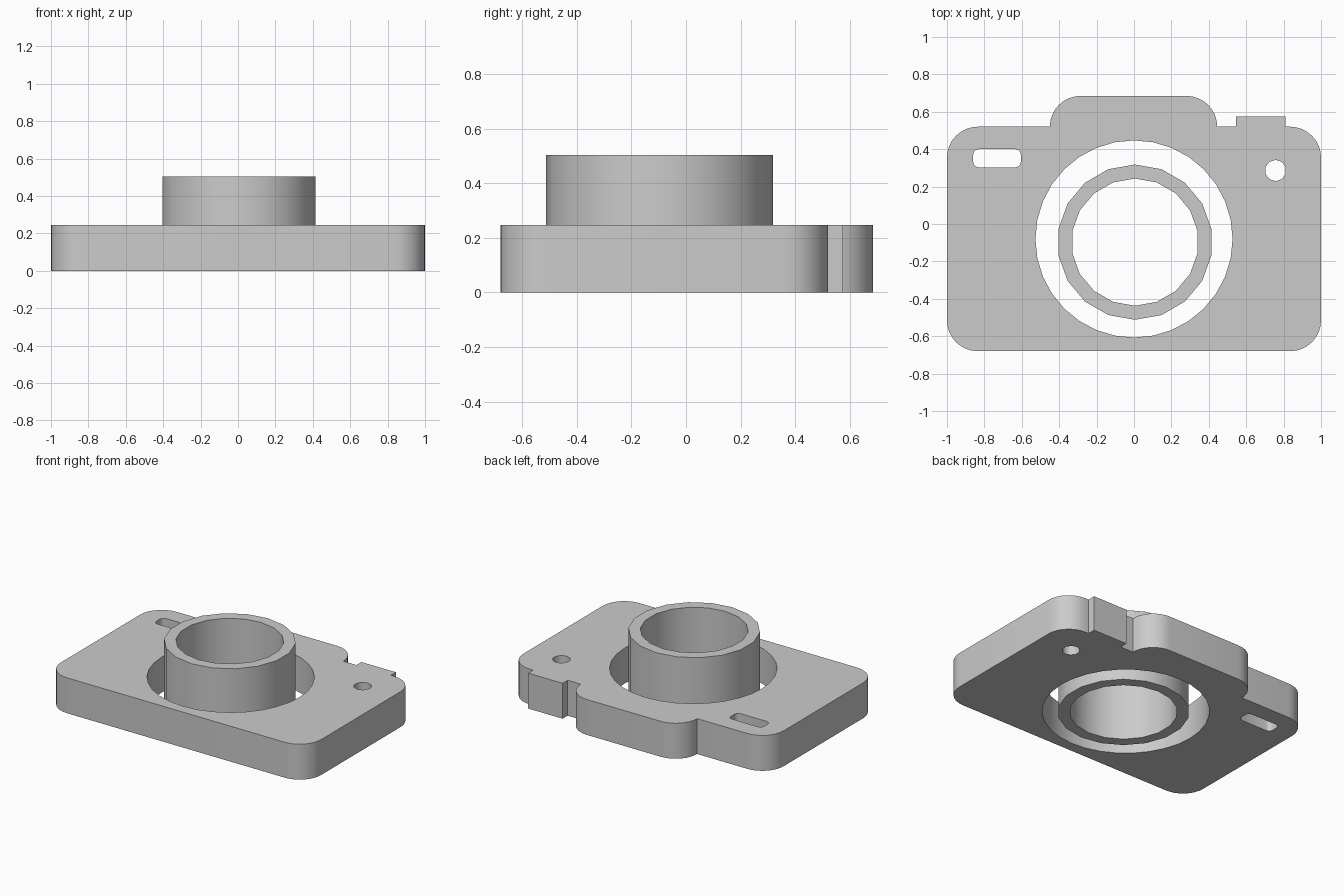
import bpy, bmesh
from math import radians, cos, sin, pi

cube = bpy.data.objects.get("Cube")
if cube:
    bpy.data.objects.remove(cube, do_unlink=True)

grey = bpy.data.materials.new("plain grey")
grey.use_nodes = True
colour = (0.6, 0.6, 0.6, 1)
grey.diffuse_color = colour
grey.node_tree.nodes["Principled BSDF"].inputs["Base Color"].default_value = colour


def arc(cx, cy, r, start, end, steps):
    angles = [radians(start + (end - start) * i / steps) for i in range(steps + 1)]
    return [(cx + r * cos(a), cy + r * sin(a)) for a in angles]


def circle(cx, cy, r, sides, start=90):
    return arc(cx, cy, r, start, start + 360, sides)[:-1]


def rounded_box(x0, x1, y0, y1, r, steps):
    return (arc(x1 - r, y1 - r, r, 0, 90, steps) + arc(x0 + r, y1 - r, r, 90, 180, steps)
            + arc(x0 + r, y0 + r, r, 180, 270, steps) + arc(x1 - r, y0 + r, r, 270, 360, steps))


def extruded(name, loops, height):
    """Fill the first loop, cut by the other loops, and raise it from the floor."""
    curve = bpy.data.curves.new(name, "CURVE")
    curve.dimensions = "2D"
    curve.fill_mode = "BOTH"
    curve.extrude = height / 2
    for points in loops:
        spline = curve.splines.new("POLY")
        spline.points.add(len(points) - 1)
        for p, (x, y) in zip(spline.points, points):
            p.co = (x, y, 0, 1)
        spline.use_cyclic_u = True
    temp = bpy.data.objects.new(name + " outline", curve)
    bpy.context.collection.objects.link(temp)
    graph = bpy.context.evaluated_depsgraph_get()
    mesh = bpy.data.meshes.new_from_object(temp.evaluated_get(graph))
    bpy.data.objects.remove(temp, do_unlink=True)

    bm = bmesh.new()
    bm.from_mesh(mesh)
    bmesh.ops.remove_doubles(bm, verts=bm.verts, dist=0.0005)
    bmesh.ops.translate(bm, verts=bm.verts, vec=(0, 0, height / 2))
    bmesh.ops.recalc_face_normals(bm, faces=bm.faces)
    bm.to_mesh(mesh)
    bm.free()
    mesh.materials.clear()
    mesh.materials.append(grey)
    obj = bpy.data.objects.new(name, mesh)
    bpy.context.collection.objects.link(obj)
    bpy.ops.object.select_all(action="DESELECT")
    obj.select_set(True)
    bpy.context.view_layer.objects.active = obj
    bpy.ops.object.shade_smooth_by_angle(angle=radians(40))
    return obj


# Camera body outline, anticlockwise from the lower right corner
bottom, shoulder, top, button_top = -0.68, 0.52, 0.685, 0.575
r = 0.165
outline = (
    arc(1 - r, bottom + r, r, -90, 0, 8)
    + arc(1 - r, shoulder - r, r, 0, 90, 8)
    + [(0.81, shoulder), (0.81, button_top), (0.545, button_top), (0.545, shoulder)]
    + [(0.445, shoulder)] + arc(0.445 - r, top - r, r, 0, 90, 8)[1:]
    + arc(-0.45 + r, top - r, r, 90, 180, 8)
    + arc(-1 + r, shoulder - r, r, 90, 180, 8)
    + arc(-1 + r, bottom + r, r, 180, 270, 8)
)
lens_opening = circle(0, -0.08, 0.527, 32)
viewfinder_slot = rounded_box(-0.86, -0.605, 0.303, 0.4, 0.03, 3)
round_hole = circle(0.757, 0.286, 0.057, 10)
extruded("camera_body", [outline, lens_opening, viewfinder_slot, round_hole], 0.246)

# Loose lens tube standing inside the opening
lens = (0.005, -0.097)
extruded("lens_tube", [circle(*lens, 0.415, 18), circle(*lens, 0.34, 18)], 0.504)
